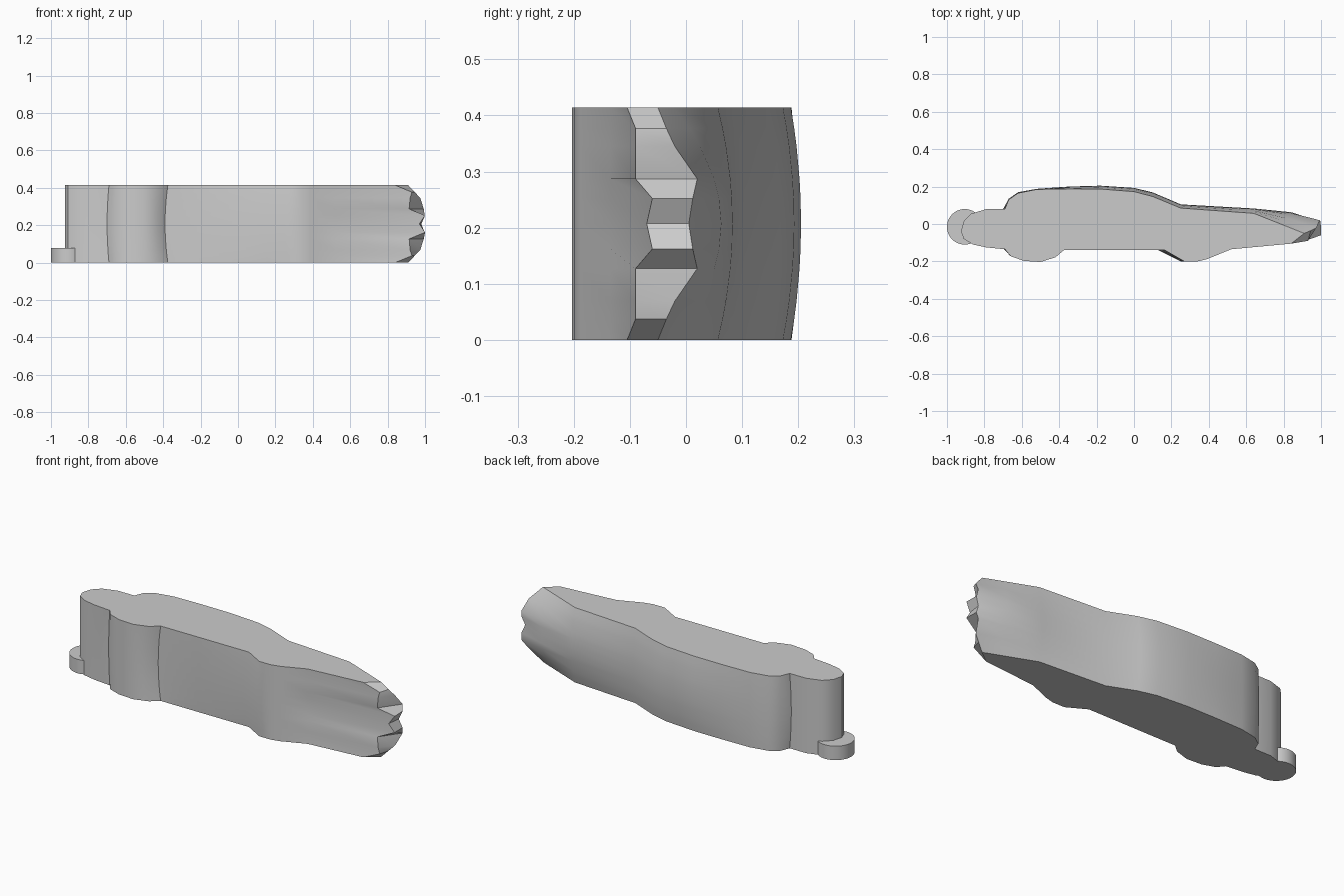
import bpy
import bmesh
import math

default_cube = bpy.data.objects.get("Cube")
if default_cube:
    bpy.data.objects.remove(default_cube, do_unlink=True)

HALF_WIDTH = 0.207


def make_material(name, colour):
    material = bpy.data.materials.new(name)
    material.use_nodes = True
    material.diffuse_color = colour
    material.node_tree.nodes["Principled BSDF"].inputs["Base Color"].default_value = colour
    return material


def finish(obj, material, angle):
    obj.data.materials.append(material)
    bpy.ops.object.select_all(action="DESELECT")
    obj.select_set(True)
    bpy.context.view_layer.objects.active = obj
    bpy.ops.object.shade_smooth_by_angle(angle=math.radians(angle))


grey = make_material("plain grey", (0.6, 0.6, 0.6, 1.0))

# Upper outline, tail to bonnet: x, y at the side, then shift at the centre line
upper_outline = [
    (-0.925, -0.04, 0, 0), (-0.91, 0.015, 0, 0), (-0.87, 0.055, 0, 0),
    (-0.79, 0.08, 0, 0), (-0.69, 0.08, -0.01, 0), (-0.67, 0.13, 0, 0.005),
    (-0.62, 0.165, 0, 0.005), (-0.52, 0.185, 0, 0.003), (-0.35, 0.188, 0, 0.012),
    (-0.18, 0.187, 0, 0.018), (0, 0.173, 0, 0.02), (0.1, 0.147, 0, 0.022),
    (0.25, 0.085, 0, 0.02), (0.64, 0.057, 0, 0.026), (0.84, -0.022, 0, 0.085),
]

# Lower outline, nose to tail, with both wheel bulges
lower_outline = [
    (0.52, -0.135, 0, 0), (0.39, -0.188, 0, 0), (0.34, -0.2, 0, 0),
    (0.27, -0.2, -0.02, 0), (0.165, -0.14, -0.035, 0), (-0.375, -0.14, -0.015, 0),
    (-0.42, -0.178, -0.01, 0), (-0.5, -0.203, 0, 0), (-0.59, -0.197, 0, 0),
    (-0.66, -0.172, 0, 0), (-0.69, -0.135, -0.01, 0.005), (-0.79, -0.125, 0, 0),
    (-0.86, -0.11, 0, 0), (-0.91, -0.08, 0, 0),
]

# Nose: distance from the centre line, upper lip, lower lip
nose_sections = [
    (0, (0.98, 0.005), (0.97, -0.07)),
    (0.045, (0.998, 0.012), (1.0, -0.06)),
    (0.08, (0.993, 0.02), (0.915, -0.09)),
    (0.138, (0.975, -0.02), (0.92, -0.09)),
    (0.17, (0.945, -0.035), (0.93, -0.09)),
    (HALF_WIDTH, (0.91, -0.05), (0.84, -0.105)),
]


def layer_points(section):
    offset, upper_lip, lower_lip = section
    bulge = 1 - (offset / HALF_WIDTH) ** 2

    def blend(outline):
        return [(x + dx * bulge, y + dy * bulge) for x, y, dx, dy in outline]

    return blend(upper_outline) + [upper_lip, lower_lip] + blend(lower_outline)


# Car body lying on its side, lofted through mirrored layers
mesh = bpy.data.meshes.new("car_body")
bm = bmesh.new()
layers = [(-s[0], s) for s in reversed(nose_sections)]
layers += [(s[0], s) for s in nose_sections[1:]]
rings = []
for offset, section in layers:
    height = HALF_WIDTH + offset
    rings.append([bm.verts.new((x, y, height)) for x, y in layer_points(section)])

for low, high in zip(rings, rings[1:]):
    count = len(low)
    for i in range(count):
        j = (i + 1) % count
        bm.faces.new((low[i], low[j], high[j], high[i]))
bm.faces.new(rings[0])
bm.faces.new(rings[-1])
bmesh.ops.recalc_face_normals(bm, faces=bm.faces)
bm.to_mesh(mesh)
bm.free()
car_body = bpy.data.objects.new("car_body", mesh)
bpy.context.collection.objects.link(car_body)
finish(car_body, grey, 35)

# Small round tab beside the tail
tab_height = 0.077
bpy.ops.mesh.primitive_cylinder_add(
    vertices=48, radius=0.095, depth=tab_height,
    location=(-0.905, -0.015, tab_height / 2))
tail_tab = bpy.context.object
tail_tab.name = "tail_tab"
finish(tail_tab, grey, 35)
